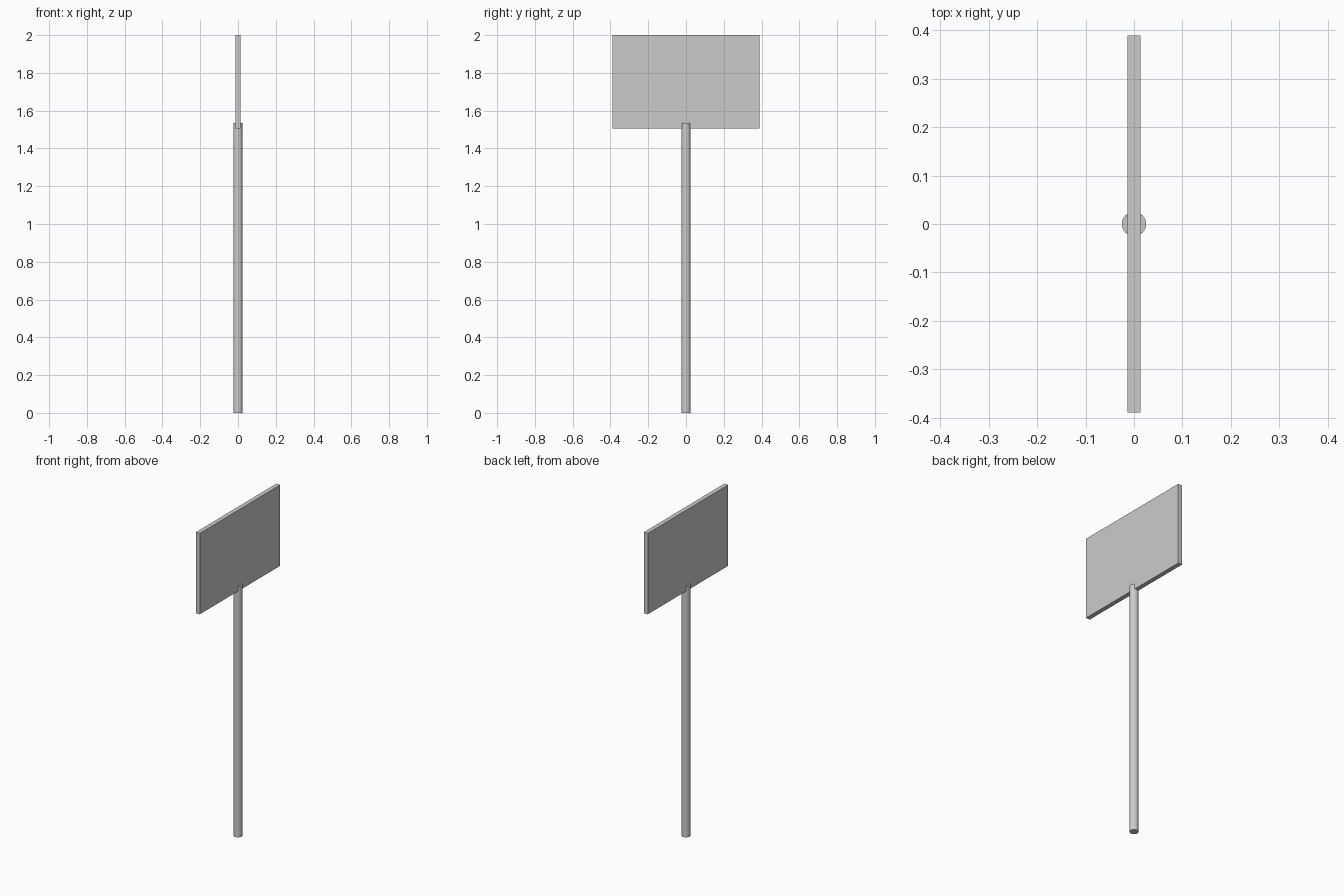
import bpy
import math

if "Cube" in bpy.data.objects:
    bpy.data.objects.remove(bpy.data.objects["Cube"])

POST_R, POST_TOP = 0.025, 1.535
BOARD_BOTTOM, BOARD_TOP = 1.505, 2.0

# round post
bpy.ops.mesh.primitive_cylinder_add(vertices=32, radius=POST_R, depth=POST_TOP,
                                    location=(0, 0, POST_TOP / 2))
post = bpy.context.object
post.name = "post"
bpy.ops.object.shade_smooth_by_angle(angle=math.radians(30))

# flat sign board, its lower edge let into the top of the post
bpy.ops.mesh.primitive_cube_add(size=1, location=(0, 0, (BOARD_BOTTOM + BOARD_TOP) / 2))
board = bpy.context.object
board.name = "sign_board"
board.scale = (0.027, 0.778, BOARD_TOP - BOARD_BOTTOM)
bpy.ops.object.transform_apply(location=False, rotation=False, scale=True)
